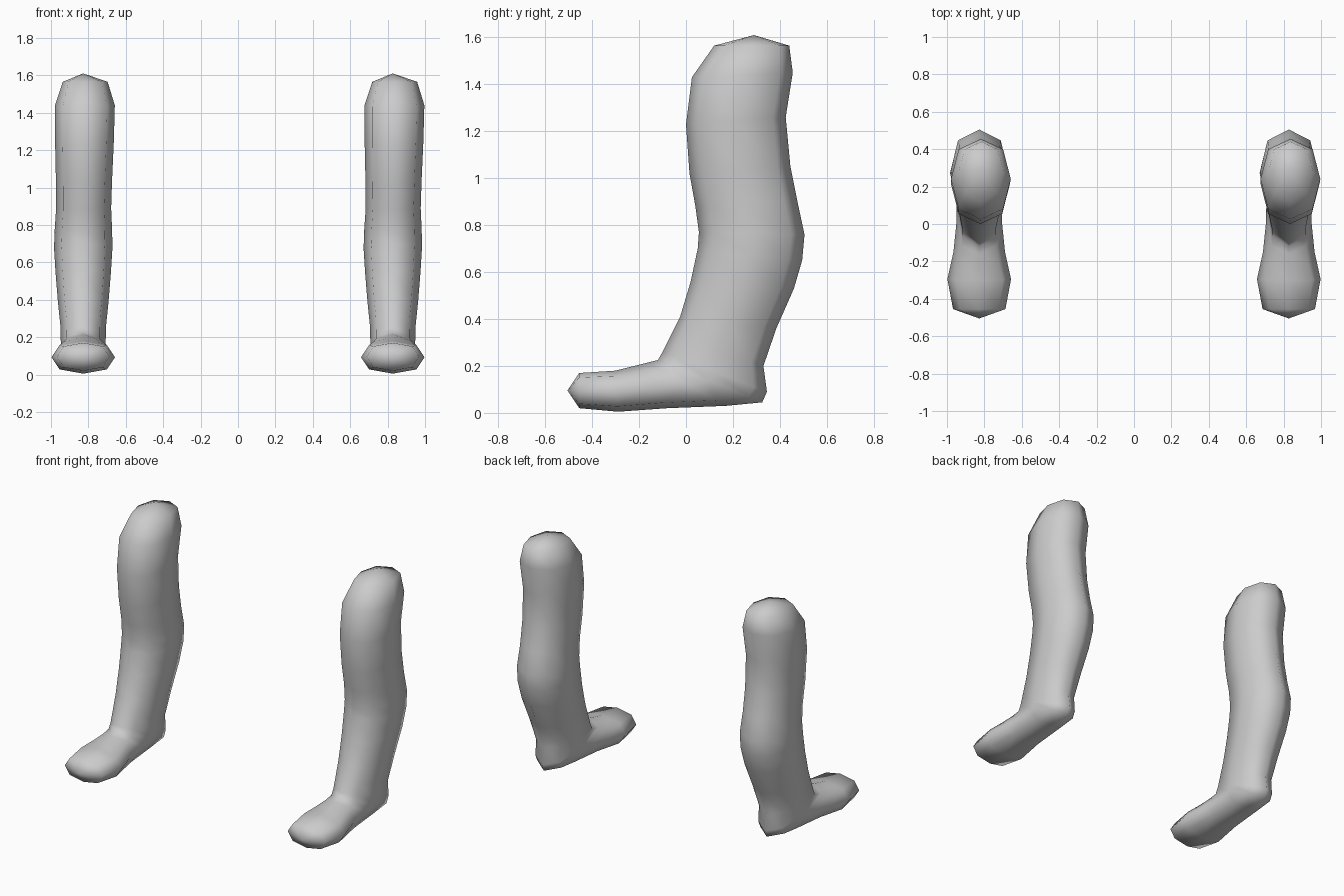
import bpy
import bmesh
import math
from mathutils import Vector

default_cube = bpy.data.objects.get("Cube")
if default_cube:
    bpy.data.objects.remove(default_cube, do_unlink=True)

SIDES = 8
LEG_SPACING = 1.655

# Rings down the leg and out along the foot:
# front/top point (y, z), back/sole point (y, z), half width
RINGS = [
    ((0.12, 1.565), (0.44, 1.565), 0.12),    # rounded crown
    ((0.025, 1.43), (0.455, 1.45), 0.16),
    ((0.0, 1.23), (0.425, 1.26), 0.157),     # thigh
    ((0.015, 1.02), (0.445, 1.05), 0.15),
    ((0.04, 0.88), (0.475, 0.9), 0.147),
    ((0.055, 0.77), (0.505, 0.76), 0.154),   # knee
    ((0.05, 0.7), (0.495, 0.65), 0.156),
    ((0.02, 0.56), (0.46, 0.53), 0.148),     # calf
    ((-0.025, 0.41), (0.385, 0.36), 0.135),
    ((-0.07, 0.32), (0.33, 0.2), 0.122),     # ankle
    ((-0.1, 0.26), (0.345, 0.09), 0.12),     # heel
    ((-0.12, 0.225), (0.325, 0.045), 0.12),
    ((-0.16, 0.215), (0.17, 0.03), 0.122),   # instep
    ((-0.22, 0.2), (-0.08, 0.02), 0.138),
    ((-0.3, 0.18), (-0.29, 0.005), 0.17),    # ball of foot
    ((-0.455, 0.17), (-0.455, 0.02), 0.14),  # toes
]
CROWN_TIP = (0.29, 1.61)
TOE_TIP = (-0.505, 0.095)


def make_material(name, color):
    mat = bpy.data.materials.new(name)
    mat.use_nodes = True
    mat.diffuse_color = color
    mat.node_tree.nodes["Principled BSDF"].inputs["Base Color"].default_value = color
    return mat


def add_ring(bm, front, back, half_width):
    """Eight-sided loop spanning the front and back points."""
    front, back = Vector((0, *front)), Vector((0, *back))
    middle, reach = (front + back) / 2, (front - back) / 2
    lean = 0.012 * max(0, middle.z - 0.7)
    verts = []
    for i in range(SIDES):
        angle = math.tau * i / SIDES
        fullness = 1.05 if i % 2 else 1.0
        point = middle + reach * math.cos(angle) * fullness
        point.x = lean + half_width * math.sin(angle) * fullness
        verts.append(bm.verts.new(point))
    return verts


def bridge(bm, upper, lower):
    for i in range(SIDES):
        j = (i + 1) % SIDES
        bm.faces.new((upper[i], upper[j], lower[j], lower[i]))


def cap(bm, ring, tip):
    apex = bm.verts.new((0, *tip))
    for i in range(SIDES):
        bm.faces.new((ring[i], ring[(i + 1) % SIDES], apex))


def build_leg_mesh(material):
    bm = bmesh.new()
    loops = [add_ring(bm, *ring) for ring in RINGS]
    for upper, lower in zip(loops, loops[1:]):
        bridge(bm, upper, lower)
    cap(bm, loops[0], CROWN_TIP)
    cap(bm, loops[-1], TOE_TIP)
    bmesh.ops.recalc_face_normals(bm, faces=bm.faces)
    for face in bm.faces:
        face.smooth = True
    mesh = bpy.data.meshes.new("leg")
    bm.to_mesh(mesh)
    bm.free()
    mesh.materials.append(material)
    return mesh


# Both legs share one mesh, set side by side
leg_mesh = build_leg_mesh(make_material("plain grey", (0.6, 0.6, 0.6, 1)))
for name, side in (("right_leg", -1), ("left_leg", 1)):
    leg = bpy.data.objects.new(name, leg_mesh)
    leg.location.x = side * LEG_SPACING / 2
    bpy.context.collection.objects.link(leg)
